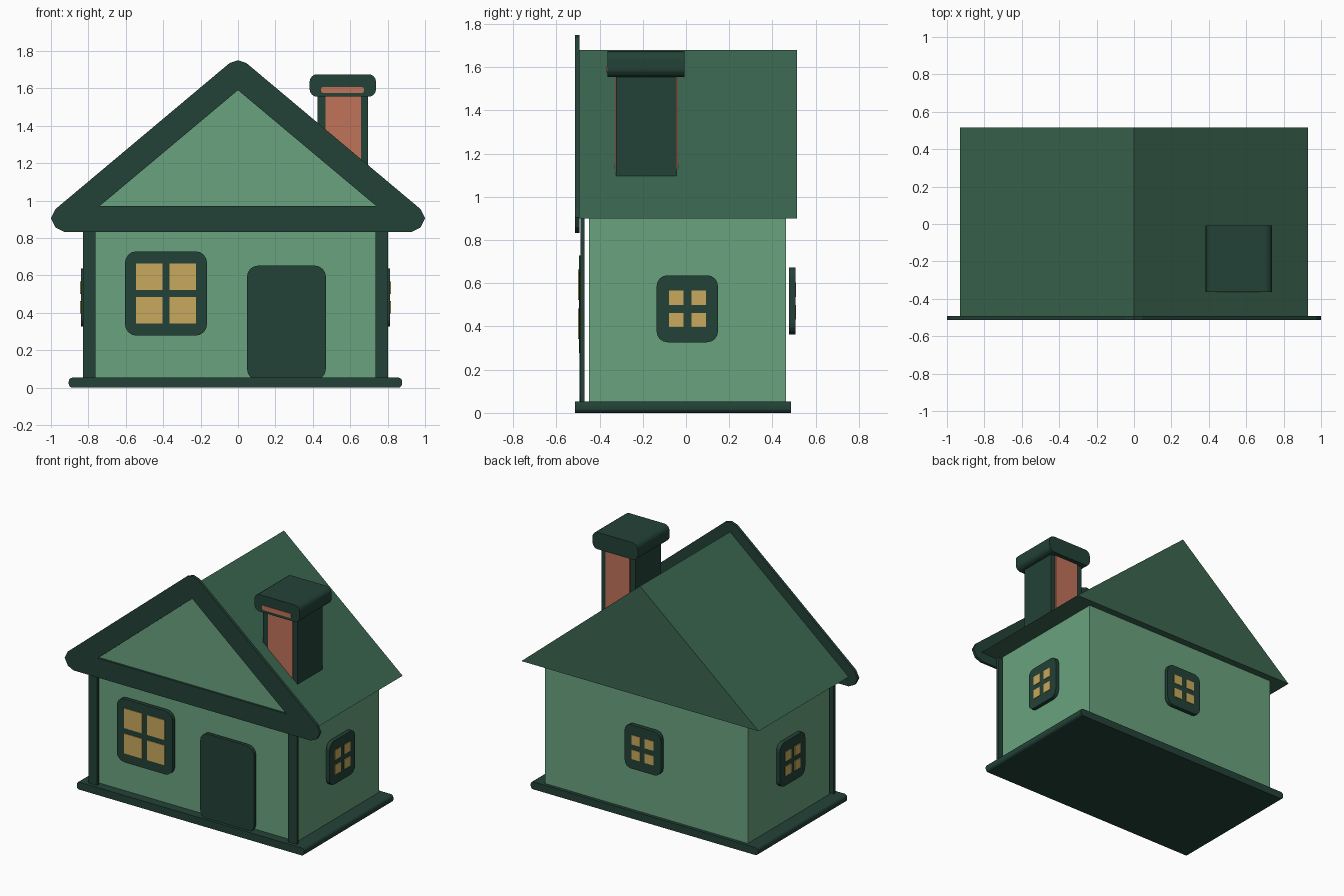
import bpy, bmesh, math
from mathutils import Vector

if "Cube" in bpy.data.objects:
    bpy.data.objects.remove(bpy.data.objects["Cube"], do_unlink=True)


def material(name, hex_code):
    """Flat material from an sRGB hex colour."""
    srgb = [int(hex_code[i:i + 2], 16) / 255 for i in (0, 2, 4)]
    color = [((c + 0.055) / 1.055) ** 2.4 for c in srgb] + [1]
    mat = bpy.data.materials.new(name)
    mat.use_nodes = True
    mat.diffuse_color = color
    mat.node_tree.nodes["Principled BSDF"].inputs["Base Color"].default_value = color
    return mat


DARK = material("dark green trim", "234237")
WALL = material("light green wall", "6aa27f")
ROOF = material("roof green", "3b6650")
GLASS = material("yellow window", "c8a95c")
BRICK = material("brick red", "c0735a")

PLANES = {"x": lambda u, v, w: (w, u, v), "y": lambda u, v, w: (u, w, v)}


def rect(u0, u1, v0, v1, r=0, seg=4):
    """Rectangle outline with rounded corners of radius r."""
    if not r:
        return [(u0, v0), (u1, v0), (u1, v1), (u0, v1)]
    centres = [(u1 - r, v1 - r), (u0 + r, v1 - r), (u0 + r, v0 + r), (u1 - r, v0 + r)]
    pts = []
    for k, (cu, cv) in enumerate(centres):
        for i in range(seg + 1):
            a = (k + i / seg) * math.pi / 2
            pts.append((cu + r * math.cos(a), cv + r * math.sin(a)))
    return pts


def prism(name, outline, axis, a, b, mat, holes=()):
    """Fill an outline, minus its holes, and extrude it from a to b on the axis."""
    place = PLANES[axis]
    bm = bmesh.new()
    for loop in (outline, *holes):
        verts = [bm.verts.new(place(u, v, a)) for u, v in loop]
        for i, v in enumerate(verts):
            bm.edges.new((v, verts[i - 1]))
    normal = Vector(place(0, 0, 1))
    bmesh.ops.triangle_fill(bm, use_beauty=True, edges=bm.edges[:], normal=normal)
    bmesh.ops.dissolve_limit(bm, angle_limit=0.01, verts=bm.verts[:], edges=bm.edges[:])
    ext = bmesh.ops.extrude_face_region(bm, geom=bm.faces[:], use_keep_orig=True)
    moved = [g for g in ext["geom"] if isinstance(g, bmesh.types.BMVert)]
    bmesh.ops.translate(bm, verts=moved, vec=normal * (b - a))
    bmesh.ops.recalc_face_normals(bm, faces=bm.faces[:])
    mesh = bpy.data.meshes.new(name)
    bm.to_mesh(mesh)
    bm.free()
    mesh.materials.append(mat)
    ob = bpy.data.objects.new(name, mesh)
    bpy.context.scene.collection.objects.link(ob)
    return ob


def window(name, axis, centre, size, back, front, pane, bar, radius):
    """Rounded frame with four thin panes on its outer face."""
    (cu, cv), (hu, hv) = centre, size
    prism(name + "_frame", rect(cu - hu, cu + hu, cv - hv, cv + hv, radius),
          axis, back, front, DARK)
    out = math.copysign(0.004, front)
    step = (pane + bar) / 2
    for i, (su, sv) in enumerate([(-1, -1), (1, -1), (-1, 1), (1, 1)]):
        u, v, h = cu + su * step, cv + sv * step, pane / 2
        prism(f"{name}_pane_{i + 1}", rect(u - h, u + h, v - h, v + h),
              axis, front, front + out, GLASS)


# House body and base slab
MID = -0.015
prism("base", rect(-0.905, 0.877, 0, 0.053, 0.02), "y", -0.513, 0.487, DARK)
prism("walls", rect(-0.81, 0.78, 0.04, 0.92), "y", -0.45, 0.464, WALL)

# Corner posts
for name, x0 in (("right_post", -0.83), ("left_post", 0.735)):
    prism(name, rect(x0, x0 + 0.068, 0.04, 0.9), "y", -0.488, -0.469, DARK)

# Roof with front gable panel and its bold trim
prism("roof", [(-0.93, 0.9), (0.93, 0.9), (0, 1.68)], "y", -0.493, 0.515, ROOF)
gable = [(-0.74, 0.97), (0.74, 0.97), (0, 1.59)]
prism("gable_panel", gable, "y", -0.498, -0.493, WALL)
side = [(0.93, 0.833), (0.975, 0.855), (1.0, 0.905), (0.975, 0.955), (0.045, 1.735)]
trim = side + [(0, 1.75)] + [(-x, z) for x, z in reversed(side)]
prism("gable_trim", trim, "y", -0.513, -0.493, DARK, holes=[gable])

# Door
prism("door", rect(0.048, 0.47, 0.04, 0.652, 0.06), "y", -0.492, -0.469, DARK)

# Windows on all four sides
window("front_window", "y", (-0.385, 0.503), (0.219, 0.225), -0.469, -0.495, 0.141, 0.038, 0.06)
window("back_window", "y", (MID, 0.519), (0.142, 0.155), 0.478, 0.506, 0.067, 0.037, 0.05)
window("left_window", "x", (0.006, 0.482), (0.142, 0.155), 0.787, 0.814, 0.067, 0.037, 0.05)
window("right_window", "x", (0.006, 0.482), (0.142, 0.155), -0.812, -0.84, 0.067, 0.037, 0.05)

# Chimney with brick faces, rounded cap and cap slot
prism("chimney", rect(0.425, 0.695, 1.0, 1.58), "y", -0.325, -0.044, DARK)
prism("chimney_cap", rect(0.383, 0.738, 1.555, 1.675, 0.04), "y", -0.363, -0.007, DARK)
brick = rect(0.467, 0.658, 1.0, 1.556)
prism("chimney_front_brick", brick, "y", -0.329, -0.325, BRICK)
prism("chimney_back_brick", brick, "y", -0.044, -0.037, BRICK)
prism("cap_slot", rect(0.444, 0.674, 1.575, 1.607, 0.013), "y", -0.367, -0.363, BRICK)
